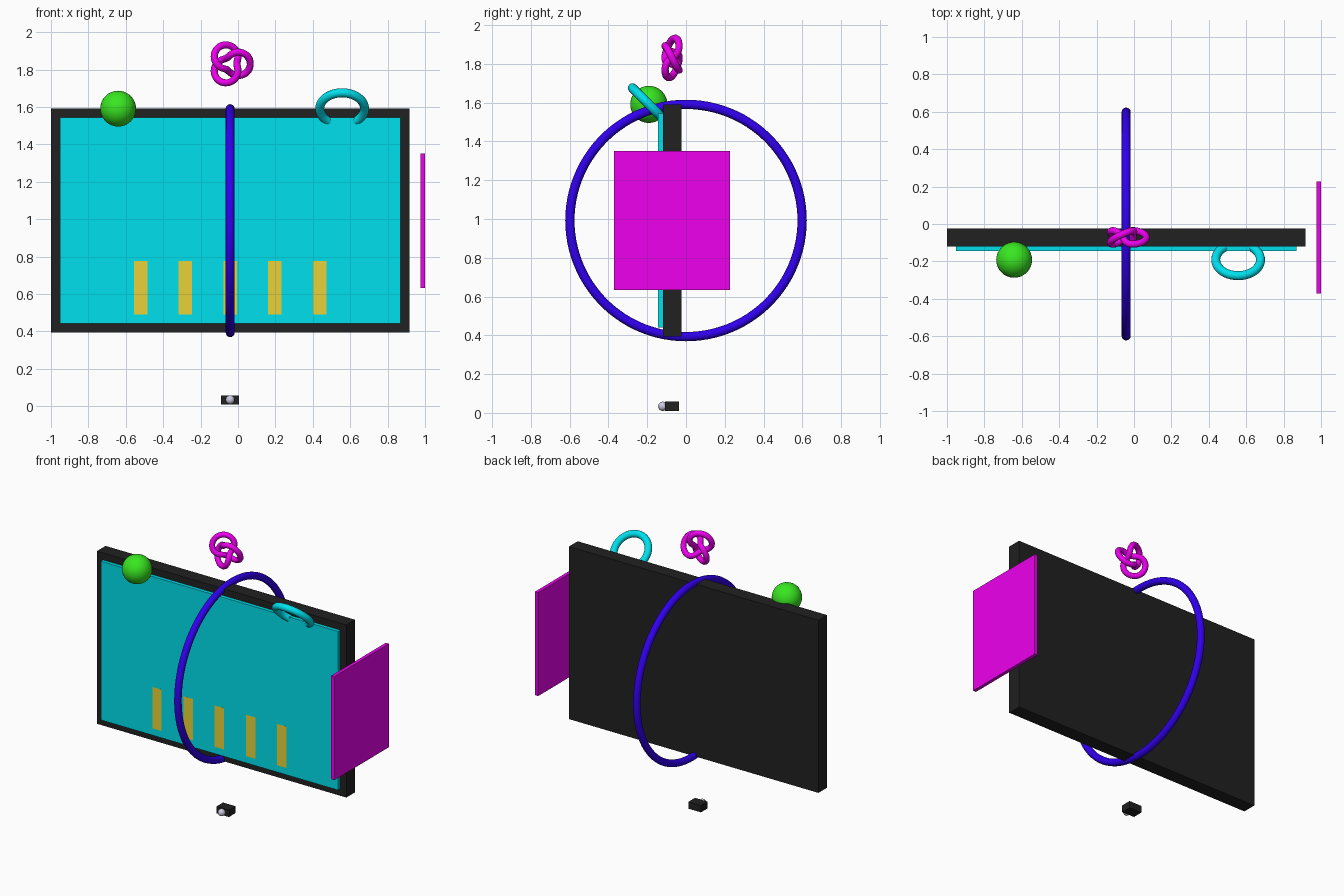
import bpy
from math import sin, cos, pi

if "Cube" in bpy.data.objects:
    bpy.data.objects.remove(bpy.data.objects["Cube"])

U = 0.2395                      # design unit
CX, CY, CZ = -0.042, -0.3 * U, 0.992   # centre of the screen assembly


def pos(x, y, z):
    return (CX + x * U, CY + y * U, CZ + z * U)


def material(name, rgb):
    m = bpy.data.materials.new(name)
    m.diffuse_color = (*rgb, 1)
    m.use_nodes = True
    m.node_tree.nodes["Principled BSDF"].inputs["Base Color"].default_value = m.diffuse_color
    return m


BLACK = material("black", (0.015, 0.015, 0.015))
CYAN = material("cyan", (0.0, 0.75, 0.85))
MAGENTA = material("magenta", (0.85, 0.0, 0.85))
BLUE = material("blue", (0.03, 0.0, 0.85))
GREEN = material("green", (0.04, 0.8, 0.015))
YELLOW = material("yellow", (0.8, 0.65, 0.04))
SILVER = material("silver", (0.6, 0.6, 0.75))


def finish(name, mat, smooth=False):
    ob = bpy.context.object
    ob.name = name
    ob.data.materials.append(mat)
    if smooth:
        bpy.ops.object.shade_smooth()
    return ob


def box(name, loc, size, mat):
    bpy.ops.mesh.primitive_cube_add(size=1, location=pos(*loc))
    bpy.context.object.scale = [s * U for s in size]
    bpy.ops.object.transform_apply(location=False, rotation=False, scale=True)
    return finish(name, mat)


def ball(name, loc, r, mat):
    bpy.ops.mesh.primitive_uv_sphere_add(segments=32, ring_count=16, radius=r * U, location=pos(*loc))
    return finish(name, mat, True)


def ring(name, loc, major, minor, rot, mat):
    bpy.ops.mesh.primitive_torus_add(major_segments=100, minor_segments=16, major_radius=major * U,
                                     minor_radius=minor * U, location=pos(*loc), rotation=rot)
    return finish(name, mat, True)


# Display: dark frame, thin screen and bar chart flush with the screen face
box("display_frame", (0, 0, 0), (8, 0.4, 5), BLACK)
box("screen", (0, -0.25, 0), (7.6, 0.1, 4.6), CYAN)
for i in range(5):
    box(f"chart_bar_{i + 1}", (i - 2, -0.251, -1.5), (0.3, 0.1, 1.2), YELLOW)

# Side panel facing right
box("side_panel", (4.3, 0, 0), (0.1, 2.5, 3), MAGENTA)

# Large upright ring around the display, centred on y = 0
ring("large_ring", (0, 0.3, 0), 2.5, 0.1, (0, pi / 2, 0), BLUE)

# Floating ornaments along the top edge
ball("floating_ball", (-2.5, -0.5, 2.5), 0.4, GREEN)
ring("tilted_ring", (2.5, -0.5, 2.5), 0.5, 0.1, (-pi / 4, 0, 0), CYAN)

# Trefoil knot swept along a closed curve
R, N = 0.3 * U, 120
curve = bpy.data.curves.new("knot", "CURVE")
curve.dimensions = "3D"
curve.bevel_depth = 0.08 * U
curve.bevel_resolution = 3
curve.resolution_u = 1
path = curve.splines.new("POLY")
path.points.add(N - 1)
for i, p in enumerate(path.points):
    u = 4 * pi * i / N
    rad = R * (2 + cos(1.5 * u)) / 2
    p.co = (rad * cos(u), -R * sin(1.5 * u) / 2, rad * sin(u), 1)
path.use_cyclic_u = True
knot = bpy.data.objects.new("knot", curve)
knot.location = pos(0, 0, 3.5)
bpy.context.collection.objects.link(knot)
bpy.ops.object.select_all(action="DESELECT")
bpy.context.view_layer.objects.active = knot
knot.select_set(True)
bpy.ops.object.convert(target="MESH")
finish("knot", MAGENTA, True)

# Small camera unit below the display
box("sensor_body", (0, 0, -4), (0.4, 0.3, 0.2), BLACK)
ball("sensor_lens", (0, -0.2, -4), 0.1, SILVER)
